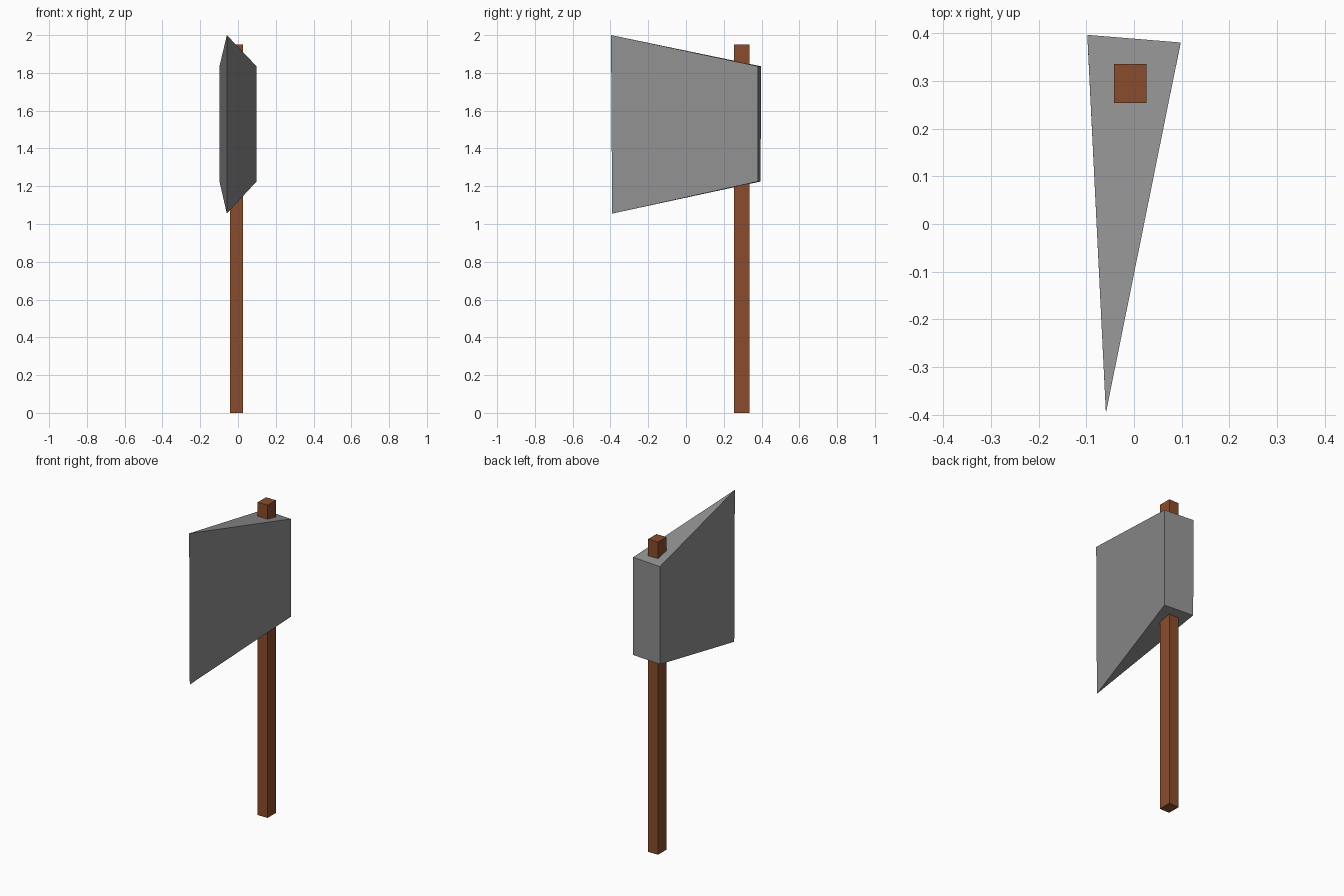
import bpy
import bmesh

if "Cube" in bpy.data.objects:
    bpy.data.objects.remove(bpy.data.objects["Cube"])


def material(name, rgb):
    mat = bpy.data.materials.new(name)
    mat.diffuse_color = (*rgb, 1.0)
    mat.use_nodes = True
    mat.node_tree.nodes["Principled BSDF"].inputs["Base Color"].default_value = mat.diffuse_color
    return mat


def prism(name, bottom, top, mat):
    """Flat-faced solid between two matching outlines (counter-clockwise)."""
    bm = bmesh.new()
    lo = [bm.verts.new(p) for p in bottom]
    hi = [bm.verts.new(p) for p in top]
    bm.faces.new(lo[::-1])
    bm.faces.new(hi)
    n = len(lo)
    for i in range(n):
        j = (i + 1) % n
        bm.faces.new((lo[i], lo[j], hi[j], hi[i]))
    bmesh.ops.recalc_face_normals(bm, faces=bm.faces)
    mesh = bpy.data.meshes.new(name)
    bm.to_mesh(mesh)
    bm.free()
    mesh.materials.append(mat)
    obj = bpy.data.objects.new(name, mesh)
    bpy.context.collection.objects.link(obj)
    return obj


wood = material("brown wood", (0.255, 0.073, 0.027))
steel = material("grey steel", (0.28, 0.28, 0.28))

# Square handle
outline = [(-0.042, 0.254), (0.026, 0.254), (0.026, 0.336), (-0.042, 0.336)]
prism("handle", [(x, y, 0.0) for x, y in outline],
      [(x, y, 1.95) for x, y in outline], wood)

# Wedge head: thick back, flaring to a tall sharp front edge
prism("axe_head",
      [(-0.059, -0.391, 1.055), (0.098, 0.380, 1.225), (-0.098, 0.395, 1.225)],
      [(-0.059, -0.397, 2.0), (0.098, 0.381, 1.835), (-0.098, 0.397, 1.835)],
      steel)
